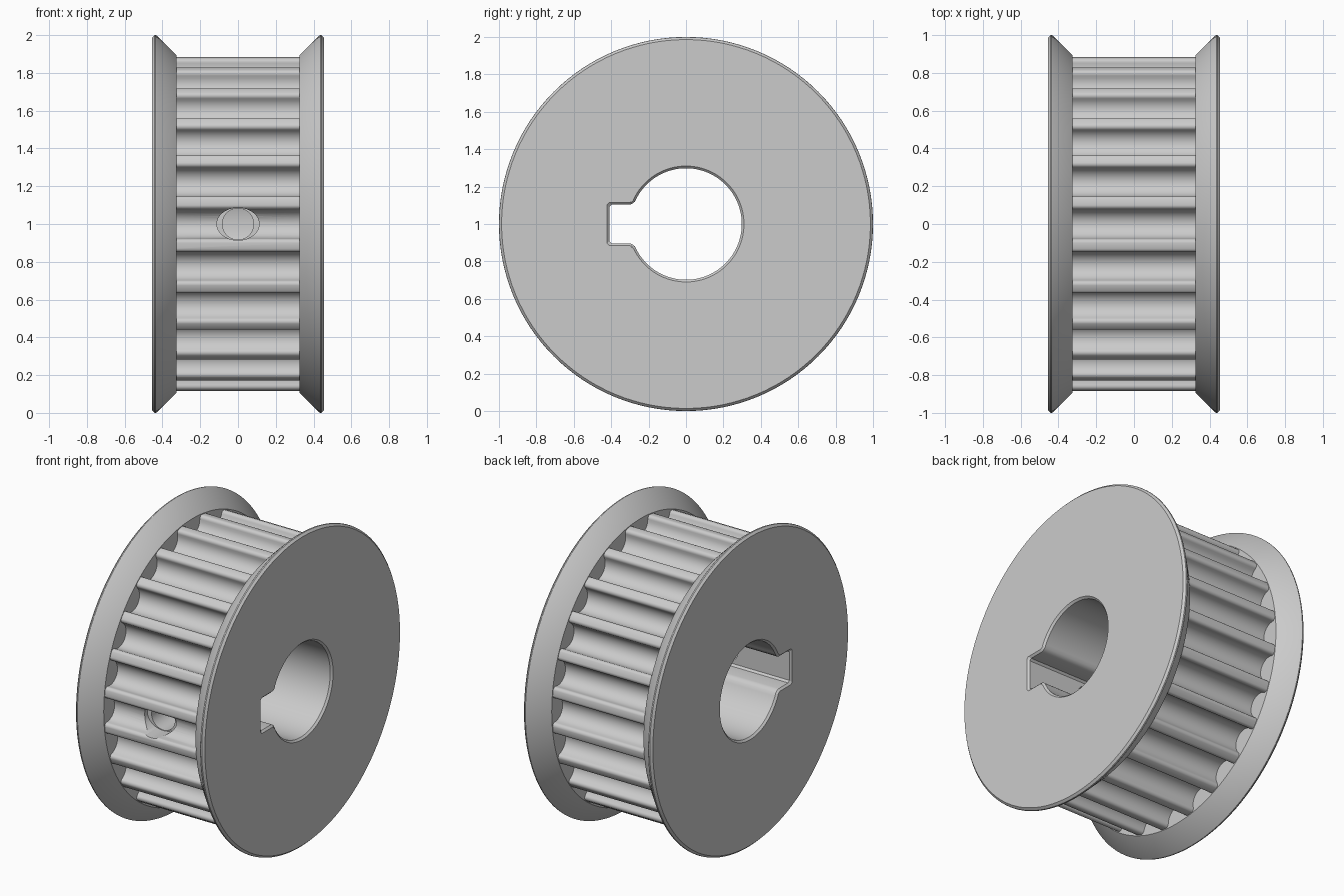
import bpy, bmesh
from math import sin, cos, pi, sqrt, atan2
from mathutils import Vector

default = bpy.data.objects.get("Cube")
if default:
    bpy.data.objects.remove(default)

AXIS_Z = 1.0
TEETH = 24

steel = bpy.data.materials.new("plain grey metal")
steel.use_nodes = True
steel.diffuse_color = (0.6, 0.6, 0.6, 1)
steel.node_tree.nodes["Principled BSDF"].inputs["Base Color"].default_value = (0.6, 0.6, 0.6, 1)


def loft(name, sections):
    """Solid along x from (x, [(y, z), ...]) sections with equal point counts."""
    bm = bmesh.new()
    rings = [[bm.verts.new((x, y, z + AXIS_Z)) for y, z in pts] for x, pts in sections]
    n = len(rings[0])
    for a, b in zip(rings, rings[1:]):
        for i in range(n):
            j = (i + 1) % n
            bm.faces.new((a[i], a[j], b[j], b[i]))
    bm.faces.new(rings[0])
    bm.faces.new(rings[-1])
    bmesh.ops.recalc_face_normals(bm, faces=bm.faces)
    mesh = bpy.data.meshes.new(name)
    bm.to_mesh(mesh)
    bm.free()
    mesh.materials.append(steel)
    obj = bpy.data.objects.new(name, mesh)
    bpy.context.collection.objects.link(obj)
    return obj


def circle(r, n=128):
    return [(r * cos(2 * pi * i / n), r * sin(2 * pi * i / n)) for i in range(n)]


def combine(target, other, operation):
    """Apply a boolean and discard the second object."""
    mod = target.modifiers.new("boolean", "BOOLEAN")
    mod.operation = operation
    mod.solver = "EXACT"
    mod.object = other
    bpy.ops.object.select_all(action="DESELECT")
    bpy.context.view_layer.objects.active = target
    target.select_set(True)
    bpy.ops.object.modifier_apply(modifier=mod.name)
    bpy.data.objects.remove(other)


def toothed_outline():
    """Round grooves with rounded tooth tips, repeated about the axis."""
    groove, tip, u0 = 0.078, 0.022, 0.861
    side = groove + tip
    local = [(side + tip * cos(a), u0 + tip * sin(a))
             for a in (pi / 2 + pi / 2 * i / 5 for i in range(6))]
    local += [(groove * cos(a), u0 - groove * sin(a))
              for a in (pi * i / 16 for i in range(1, 16))]
    local += [(-t, u) for t, u in reversed(local[:6])]
    pts = []
    for k in range(TEETH):
        a = -2 * pi * k / TEETH
        pts += [(u * cos(a) - t * sin(a), u * sin(a) + t * cos(a)) for t, u in local]
    return pts


def bore_outline(grow):
    """Round bore with a keyway toward the front, enlarged by grow."""
    r, half, deep = 0.298 + grow, 0.103 + grow, 0.41 + grow
    start = pi - atan2(half, sqrt(r * r - half * half)) - 0.06
    arc = [(r * cos(a), r * sin(a))
           for a in (-start + 2 * start * i / 80 for i in range(81))]
    top = [(-0.289, half + 0.004), (-0.305, half),
           (0.012 - deep, half), (-deep, half - 0.012)]
    return arc + top + [(y, -z) for y, z in reversed(top)]


# Toothed drum
pulley = loft("toothed_pulley", [(x, toothed_outline()) for x in (-0.39, 0.39)])

# Flared flanges on both ends
flange_profile = [(0.325, 0.893), (0.43, 0.997), (0.436, 1.0), (0.443, 0.999), (0.456, 0.986)]
for side in (-1, 1):
    flange = loft("flange", [(side * x, circle(r)) for x, r in flange_profile])
    combine(pulley, flange, "UNION")

# Keyed bore with chamfered ends
bore = loft("bore_cutter", [(x, bore_outline(g)) for x, g in
                            ((-0.476, 0.032), (-0.444, 0), (0.444, 0), (0.476, 0.032))])
combine(pulley, bore, "DIFFERENCE")


# Set screw hole with a wider mouth, sunk from the front groove
def hole_cutter(rx, rz, y_out, y_in):
    obj = loft("hole_cutter", [(y, [(rx * c, rz * s) for c, s in circle(1, 48)])
                               for y in (y_out, y_in)])
    for v in obj.data.vertices:
        x, y, z = v.co
        v.co = Vector((-y, x, z))
    return obj


combine(pulley, hole_cutter(0.112, 0.086, -0.95, -0.755), "DIFFERENCE")
combine(pulley, hole_cutter(0.083, 0.083, -0.95, -0.2), "DIFFERENCE")

# Smooth curved faces, crisp edges
bpy.ops.object.select_all(action="DESELECT")
bpy.context.view_layer.objects.active = pulley
pulley.select_set(True)
bpy.ops.object.shade_smooth_by_angle(angle=0.5)
